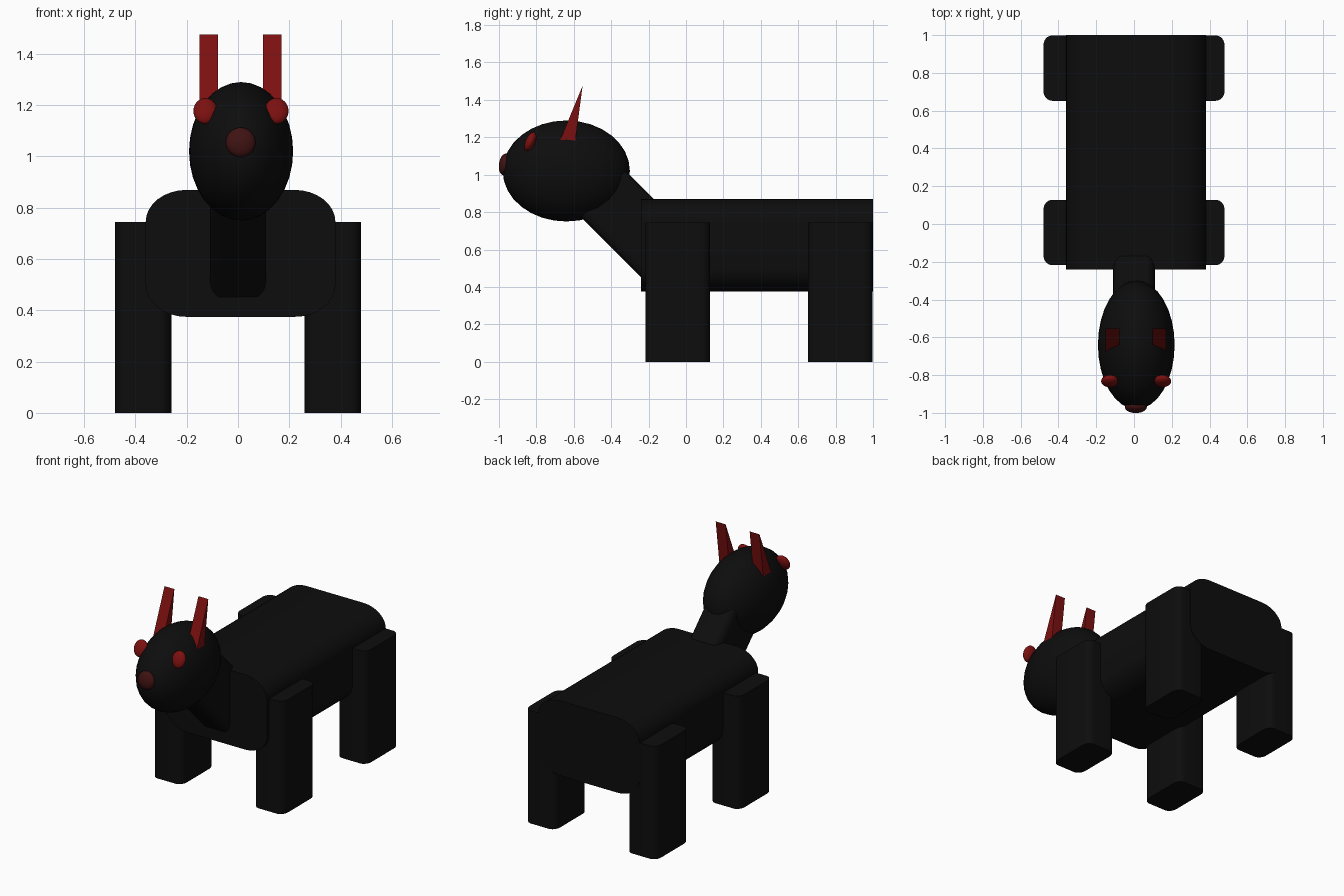
import bpy, bmesh
from math import cos, sin, pi, radians
from mathutils import Matrix, Vector

if "Cube" in bpy.data.objects:
    bpy.data.objects.remove(bpy.data.objects["Cube"])


def material(name, color):
    m = bpy.data.materials.new(name)
    m.diffuse_color = (*color, 1)
    m.use_nodes = True
    m.node_tree.nodes["Principled BSDF"].inputs["Base Color"].default_value = m.diffuse_color
    return m


BLACK = material("black", (0.004, 0.004, 0.004))
RED = material("red", (0.2, 0.005, 0.005))
DARK_RED = material("dark_red", (0.05, 0.006, 0.006))


def finish(name, bm, mat, matrix, angle=35):
    bmesh.ops.transform(bm, matrix=matrix, verts=bm.verts)
    bmesh.ops.recalc_face_normals(bm, faces=bm.faces)
    me = bpy.data.meshes.new(name)
    bm.to_mesh(me)
    bm.free()
    ob = bpy.data.objects.new(name, me)
    bpy.context.collection.objects.link(ob)
    me.materials.append(mat)
    bpy.ops.object.select_all(action='DESELECT')
    ob.select_set(True)
    bpy.context.view_layer.objects.active = ob
    bpy.ops.object.shade_smooth_by_angle(angle=radians(angle))
    return ob


def prism(name, outline, length, mat, matrix):
    """Extrude a local xy outline along local z."""
    bm = bmesh.new()
    face = bm.faces.new([bm.verts.new((x, y, 0)) for x, y in outline])
    ext = bmesh.ops.extrude_face_region(bm, geom=[face])
    top = [v for v in ext["geom"] if isinstance(v, bmesh.types.BMVert)]
    bmesh.ops.translate(bm, verts=top, vec=(0, 0, length))
    return finish(name, bm, mat, matrix)


def rounded_rect(w, h, rx, ry, n=8):
    pts = []
    for q, (sx, sy) in enumerate([(1, 1), (-1, 1), (-1, -1), (1, -1)]):
        for i in range(n + 1):
            a = (q + i / n) * pi / 2
            pts.append((sx * (w / 2 - rx) + rx * cos(a),
                        sy * (h / 2 - ry) + ry * sin(a)))
    return pts


def ellipsoid(name, center, radii, mat, tilt=0):
    bm = bmesh.new()
    bmesh.ops.create_uvsphere(bm, u_segments=32, v_segments=16, radius=1)
    mtx = (Matrix.Translation(center) @ Matrix.Rotation(radians(tilt), 4, 'X')
           @ Matrix.Diagonal((*radii, 1)))
    return finish(name, bm, mat, mtx, 60)


# Body: rounded section running front to back
prism("body", rounded_rect(0.74, 0.495, 0.16, 0.125), 1.24, BLACK,
      Matrix.Translation((0.01, 1.0, 0.622)) @ Matrix.Rotation(pi / 2, 4, 'X'))

# Legs
limb = rounded_rect(0.22, 0.345, 0.045, 0.055)
for end, y in (("front", -0.045), ("back", 0.825)):
    for side, s in (("left", 1), ("right", -1)):
        prism(f"{end}_leg_{side}", limb, 0.745, BLACK,
              Matrix.Translation((s * 0.37, y, 0)))

# Neck: slanted limb block from body into head
prism("neck", limb, 0.7, BLACK,
      Matrix.Translation((0, -0.05, 0.505)) @ Matrix.Rotation(pi / 4, 4, 'X'))

# Head and face
ellipsoid("head", (0.012, -0.64, 1.02), (0.203, 0.34, 0.27), BLACK)
ellipsoid("nose", (0.01, -0.97, 1.055), (0.058, 0.03, 0.058), DARK_RED, -8)
for side, x in (("right", -0.127), ("left", 0.15)):
    ellipsoid(f"eye_{side}", (x, -0.832, 1.177), (0.047, 0.026, 0.054), RED, -24)

# Horns: thin wedges leaning back; outline lies in the side plane
to_side = Matrix(((0, 0, 1, 0), (1, 0, 0, 0), (0, 1, 0, 0), (0, 0, 0, 1)))
wedge = [(-0.675, 1.18), (-0.592, 1.18), (-0.553, 1.475)]
for side, x in (("right", -0.15), ("left", 0.098)):
    prism(f"horn_{side}", wedge, 0.072, RED,
          Matrix.Translation(Vector((x, 0, 0))) @ to_side)
